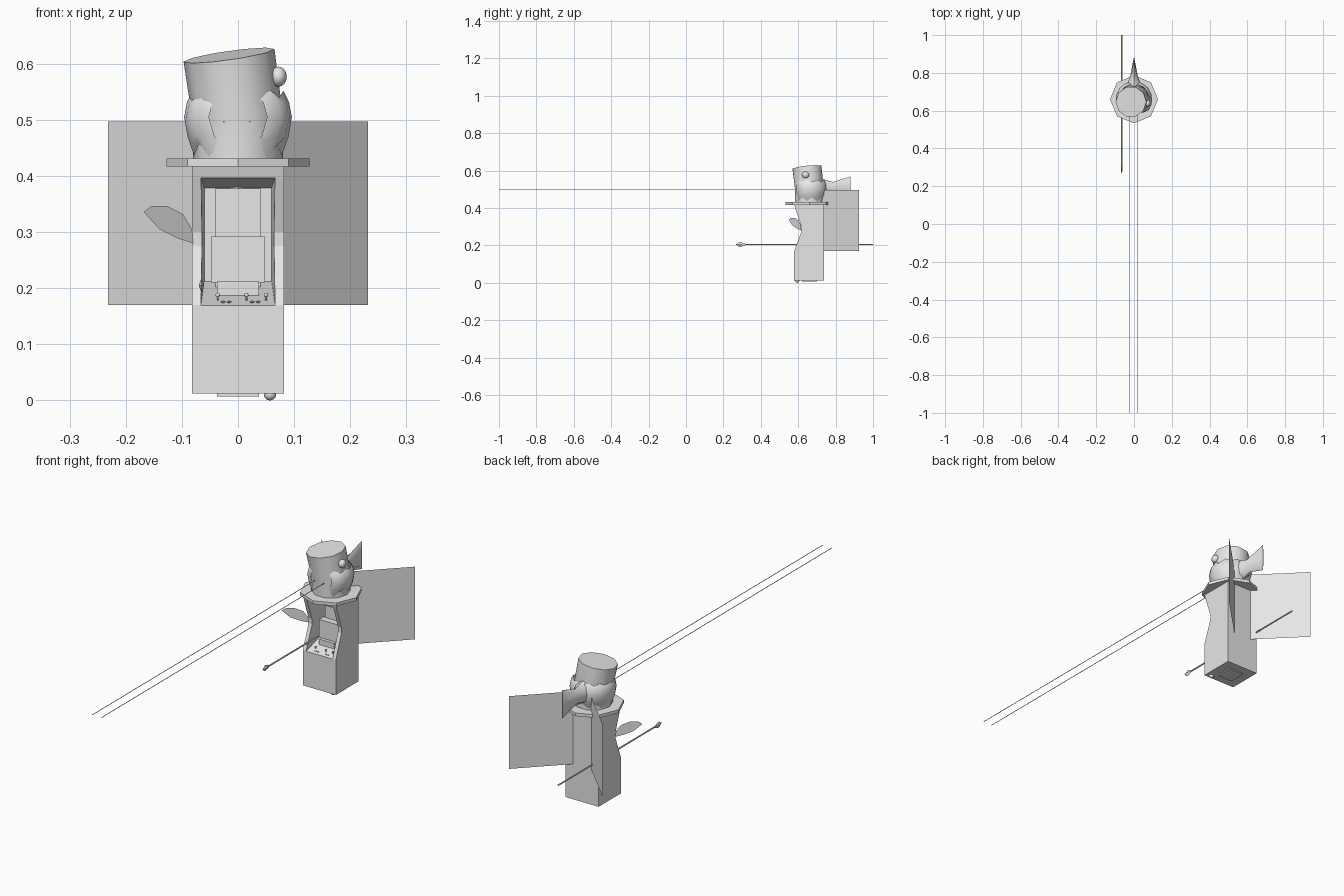
import bpy, bmesh, math
from mathutils import Vector, Matrix

if "Cube" in bpy.data.objects:
    bpy.data.objects.remove(bpy.data.objects["Cube"], do_unlink=True)

grey = bpy.data.materials.new("light_grey")
grey.use_nodes = True
COL = (0.8, 0.8, 0.8, 1)
grey.diffuse_color = COL
grey.node_tree.nodes["Principled BSDF"].inputs["Base Color"].default_value = COL

CY = 0.66  # body axis


def finish(name, bm, smooth=None, recalc=True):
    if recalc:
        bmesh.ops.recalc_face_normals(bm, faces=bm.faces)
    me = bpy.data.meshes.new(name)
    bm.to_mesh(me)
    bm.free()
    me.materials.append(grey)
    ob = bpy.data.objects.new(name, me)
    bpy.context.collection.objects.link(ob)
    if smooth:
        bpy.ops.object.select_all(action="DESELECT")
        bpy.context.view_layer.objects.active = ob
        ob.select_set(True)
        bpy.ops.object.shade_smooth_by_angle(angle=math.radians(smooth))
    return ob


def loft(name, rings, smooth=None, caps=True, closed=True):
    bm = bmesh.new()
    rows = [[bm.verts.new(p) for p in r] for r in rings]
    n = len(rows[0])
    for a, b in zip(rows, rows[1:]):
        for i in range(n if closed else n - 1):
            j = (i + 1) % n
            bm.faces.new((a[i], a[j], b[j], b[i]))
    if caps:
        bm.faces.new(rows[0])
        bm.faces.new(rows[-1])
    return finish(name, bm, smooth)


def box(name, x, y, z):
    ring = lambda h: [(x[0], y[0], h), (x[1], y[0], h), (x[1], y[1], h), (x[0], y[1], h)]
    return loft(name, [ring(z[0]), ring(z[1])])


def rod(name, a, b, r, sides=6):
    a, b = Vector(a), Vector(b)
    bm = bmesh.new()
    rot = (b - a).to_track_quat("Z", "Y").to_matrix().to_4x4()
    bmesh.ops.create_cone(bm, cap_ends=True, segments=sides, radius1=r, radius2=r,
                          depth=(b - a).length, matrix=Matrix.Translation((a + b) / 2) @ rot)
    return finish(name, bm, 40)


def ball(name, c, size):
    bm = bmesh.new()
    bmesh.ops.create_uvsphere(bm, u_segments=12, v_segments=8, radius=1,
                              matrix=Matrix.Translation(c) @ Matrix.Diagonal((*size, 1)))
    return finish(name, bm, 60)


def sheet(name, pts):
    bm = bmesh.new()
    bm.faces.new([bm.verts.new(p) for p in pts])
    return finish(name, bm, recalc=False)


# Cabinet body with a pinched front
profile = [(0.578, 0.012), (0.578, 0.17), (0.618, 0.275), (0.618, 0.3),
           (0.585, 0.395), (0.578, 0.42), (0.738, 0.42), (0.738, 0.012)]
body = loft("cabinet_body", [[(x, y, z) for y, z in profile] for x in (-0.082, 0.082)])

# Tapered cockpit recess
def rect(y, w, lo, hi):
    return [(-w, y, lo), (w, y, lo), (w, y, hi), (-w, y, hi)]

cutter = loft("recess_cutter", [rect(0.54, 0.068, 0.157, 0.403), rect(0.705, 0.06, 0.212, 0.379)])
cutter.hide_render = True
mod = body.modifiers.new("recess", "BOOLEAN")
mod.operation = "DIFFERENCE"
mod.object = cutter
mod.solver = "EXACT"
bpy.ops.object.select_all(action="DESELECT")
bpy.context.view_layer.objects.active = body
body.select_set(True)
bpy.ops.object.modifier_apply(modifier=mod.name)
bpy.data.objects.remove(cutter, do_unlink=True)

# Seat and levers inside the recess
box("seat_back", (-0.04, 0.04), (0.675, 0.706), (0.2, 0.378))
box("seat_cushion", (-0.048, 0.048), (0.645, 0.68), (0.21, 0.292))
box("seat_foot", (-0.037, 0.037), (0.63, 0.67), (0.185, 0.212))
for i, x in enumerate((-0.036, 0.015, 0.05)):
    rod(f"lever_{i}", (x, 0.605, 0.17), (x, 0.603, 0.188), 0.0018)
    ball(f"lever_knob_{i}", (x, 0.603, 0.188), (0.004,) * 3)
for i, x in enumerate((-0.027, -0.016, 0.025, 0.036)):
    ball(f"button_{i}", (x, 0.59, 0.176), (0.004, 0.004, 0.002))

# Base hatch and foot knob
box("base_hatch", (-0.037, 0.037), (0.62, 0.7), (0.007, 0.013))
ball("foot_knob", (0.057, 0.595, 0.011), (0.011,) * 3)


# Octagonal collar
def circle(r, n, z, c=(0, CY), tilt=(0, 0)):
    out = []
    for i in range(n):
        a = 2 * math.pi * i / n
        dx, dy = r * math.cos(a), r * math.sin(a)
        out.append((c[0] + dx, c[1] + dy, z + tilt[0] * dx + tilt[1] * dy))
    return out

loft("collar", [circle(0.127, 8, 0.417), circle(0.127, 8, 0.431)])

# Leaning head with a slanted top
loft("head", [circle(0.08, 10, 0.425), circle(0.081, 10, 0.5),
              circle(0.081, 10, 0.615, (-0.016, 0.647), (0.14, 0.1))], 40)

# Jagged hair shell wrapped round the sides and back
COLS = 16
rings = []
for k, (r, z, jag, start) in enumerate([(0.079, 0.45, -0.014, 22), (0.09, 0.47, 0, 31),
                                        (0.096, 0.505, 0, 37), (0.091, 0.532, 0, 33),
                                        (0.081, 0.544, 0.008, 27)]):
    row = []
    for i in range(COLS + 1):
        a = math.radians(start + (360 - 2 * start) * i / COLS)
        zz = z + (jag if i % 2 else -jag * 0.5)
        lift = 0.9 if i in (0, COLS) else 1
        row.append((r * lift * math.sin(a), CY - r * lift * math.cos(a), zz))
    rings.append(row)
loft("hair", rings, 60, caps=False, closed=False)

# Fish-like tail behind the head
tail = []
for y, w, h in [(0.72, 0.045, 0.052), (0.745, 0.034, 0.046), (0.785, 0.02, 0.034), (0.88, 0.001, 0.064)]:
    tail.append([(w * math.cos(t * math.pi / 4), y, 0.505 + h * math.sin(t * math.pi / 4))
                 for t in range(8)])
loft("hair_tail", tail, 50)

# Ear button
ball("ear_button", (0.072, 0.639, 0.577), (0.015, 0.019, 0.018))

# Swept-back wing panels
for side, s in (("left", 1), ("right", -1)):
    sheet(f"{side}_wing", [(0, 0.692, 0.17), (s * 0.232, 0.925, 0.17),
                           (s * 0.232, 0.925, 0.497), (0, 0.692, 0.497)])

# Leaf-shaped fin on the right side
leaf = [(-0.168, 0.336), (-0.155, 0.346), (-0.127, 0.347), (-0.098, 0.332), (-0.082, 0.305),
        (-0.08, 0.28), (-0.108, 0.289), (-0.14, 0.305)]
sheet("side_fin", [(x, 0.615 + (x + 0.082) * 0.76, z) for x, z in leaf])

# Eye beams
for side, x in (("left", 0.021), ("right", -0.025)):
    rod(f"{side}_beam", (x, -1, 0.497), (x, 0.6, 0.497), 0.0015)

# Spear running through the cabinet
AX, AZ = -0.065, 0.205
rod("spear_shaft", (AX, 0.3, AZ), (AX, 1, AZ), 0.0035)
tip = []
for y, h in [(0.268, 0.001), (0.285, 0.014), (0.298, 0.011), (0.318, 0.003)]:
    tip.append([(AX + 0.35 * h, y, AZ), (AX, y, AZ + h), (AX - 0.35 * h, y, AZ), (AX, y, AZ - h)])
loft("spear_tip", tip)
